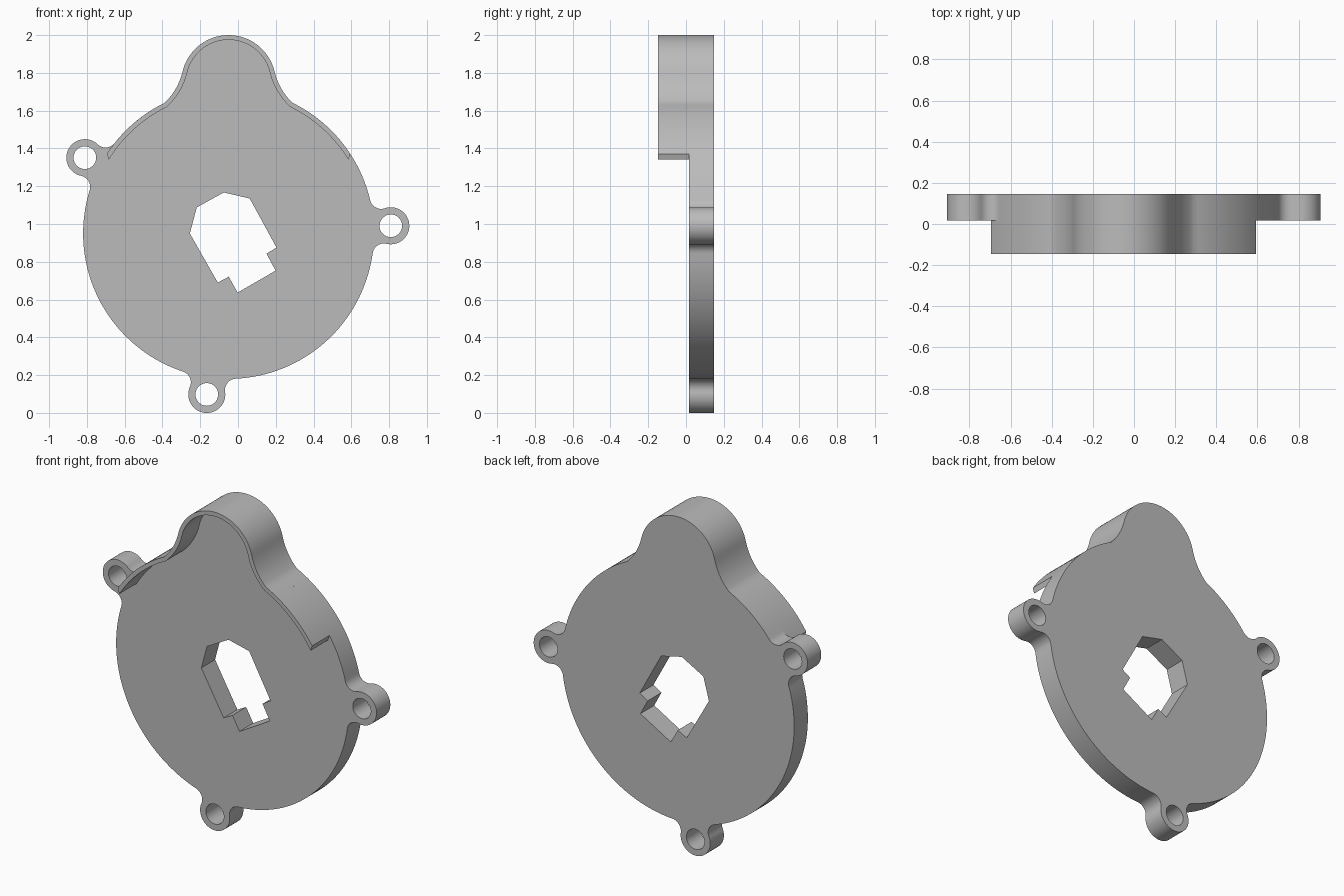
import bpy
from math import sin, cos, pi, radians, acos, atan2
from mathutils import Vector

cube = bpy.data.objects.get("Cube")
if cube:
    bpy.data.objects.remove(cube, do_unlink=True)

CENTRE = Vector((-0.05, 0.95))      # disc centre in x, z
DISC, DOME, EAR, BORE, FILLET = 0.77, 0.25, 0.098, 0.06, 0.06
EAR_DIST, DOME_RISE = 0.86, 0.80
FRONT, FLOOR, BACK = -0.147, 0.017, 0.147
WALL = 0.025

grey = bpy.data.materials.new("grey plastic")
colour = (0.5, 0.5, 0.5, 1)
grey.diffuse_color = colour
grey.use_nodes = True
grey.node_tree.nodes["Principled BSDF"].inputs["Base Color"].default_value = colour


def polar(r, a):
    return Vector((r * cos(a), r * sin(a)))


def arc(c, r, a0, a1, n):
    return [c + polar(r, a0 + (a1 - a0) * i / n) for i in range(n + 1)]


def heading(v):
    return atan2(v.y, v.x)


def short_arc(c, r, p, q, n):
    a0, a1 = heading(p - c), heading(q - c)
    return arc(c, r, a0, a0 + (a1 - a0 + pi) % (2 * pi) - pi, n)


ORIGIN = Vector((0, 0))
# Half angle between an ear axis and the centre of its fillet
PHI = acos(((DISC + FILLET) ** 2 + EAR_DIST ** 2 - (EAR + FILLET) ** 2)
           / (2 * (DISC + FILLET) * EAR_DIST))


def ear_outline(a):
    """Fillet, round lug, fillet."""
    e = polar(EAR_DIST, a)
    f1, f2 = polar(DISC + FILLET, a - PHI), polar(DISC + FILLET, a + PHI)
    a0, a1 = heading(f1 - e), heading(f2 - e)
    if a1 < a0:
        a1 += 2 * pi
    return (short_arc(f1, FILLET, ORIGIN, e, 10)
            + arc(e, EAR, a0, a1, 36)[1:-1]
            + short_arc(f2, FILLET, e, ORIGIN, 10))


def dome_outline(t=0.0):
    """Flared bump on the top of the disc, inset by t."""
    p0 = polar(DISC - t, radians(64))
    p1 = Vector((0.267 - t, 0.76 - t * 0.4))
    end = radians(14)
    c = Vector((0, DOME_RISE))
    p2 = c + polar(DOME - t, end)
    flare = [p0 * (1 - s) ** 2 + p1 * 2 * s * (1 - s) + p2 * s * s
             for s in (i / 10 for i in range(11))]
    mirrored = [Vector((-p.x, p.y)) for p in reversed(flare)]
    return flare + arc(c, DOME - t, end, pi - end, 40)[1:-1] + mirrored


def disc_arc(a0, a1, t=0.0):
    n = max(2, int(abs(a1 - a0) / radians(2)))
    return arc(ORIGIN, DISC - t, a0, a1, n)


def slab(name, loops, y0, y1):
    """Extrude closed loops in the x-z plane; inner loops become holes."""
    curve = bpy.data.curves.new(name, 'CURVE')
    curve.dimensions = '2D'
    curve.fill_mode = 'BOTH'
    curve.extrude = (y1 - y0) / 2
    for loop in loops:
        s = curve.splines.new('POLY')
        s.points.add(len(loop) - 1)
        for point, p in zip(s.points, loop):
            point.co = (p.x + CENTRE.x, p.y + CENTRE.y, 0, 1)
        s.use_cyclic_u = True
    ob = bpy.data.objects.new(name, curve)
    bpy.context.collection.objects.link(ob)
    ob.location.y = (y0 + y1) / 2
    ob.rotation_euler.x = pi / 2
    bpy.ops.object.select_all(action='DESELECT')
    ob.select_set(True)
    bpy.context.view_layer.objects.active = ob
    bpy.ops.object.convert(target='MESH')
    ob = bpy.context.object
    ob.data.materials.clear()
    ob.data.materials.append(grey)
    bpy.ops.object.shade_smooth_by_angle(angle=radians(25))
    return ob


# Back plate: disc, dome, three ears, ear bores and the notched opening
right, left, bottom = (radians(a) for a in (2.7, 152.2, 262.3))
joint = radians(64)
plate = (ear_outline(right) + disc_arc(right + PHI, joint)[1:-1]
         + dome_outline() + disc_arc(pi - joint, left - PHI)[1:-1]
         + ear_outline(left) + disc_arc(left + PHI, bottom - PHI)[1:-1]
         + ear_outline(bottom)
         + disc_arc(bottom + PHI, right - PHI + 2 * pi)[1:-1])
bores = [arc(polar(EAR_DIST, a), BORE, 0, 2 * pi, 40)[:-1]
         for a in (right, left, bottom)]
opening = [Vector(p) - CENTRE for p in (
    (-.075, 1.167), (.062, 1.135), (.204, .875), (.151, .843), (.199, .753),
    (-.002, .637), (-.049, .721), (-.107, .69), (-.255, .95), (-.218, 1.088))]
slab("back_plate", [plate, opening] + bores, FLOOR, BACK)

# Thin wall standing forward around the dome and shoulders
outer_end, inner_end = radians(33.2), radians(31.6)
outer = (disc_arc(outer_end, joint)[:-1] + dome_outline()
         + disc_arc(pi - joint, pi - outer_end)[1:])
inner = (disc_arc(inner_end, joint, WALL)[:-1] + dome_outline(WALL)
         + disc_arc(pi - joint, pi - inner_end, WALL)[1:])
slab("front_wall", [outer + inner[::-1]], FRONT, FLOOR)
